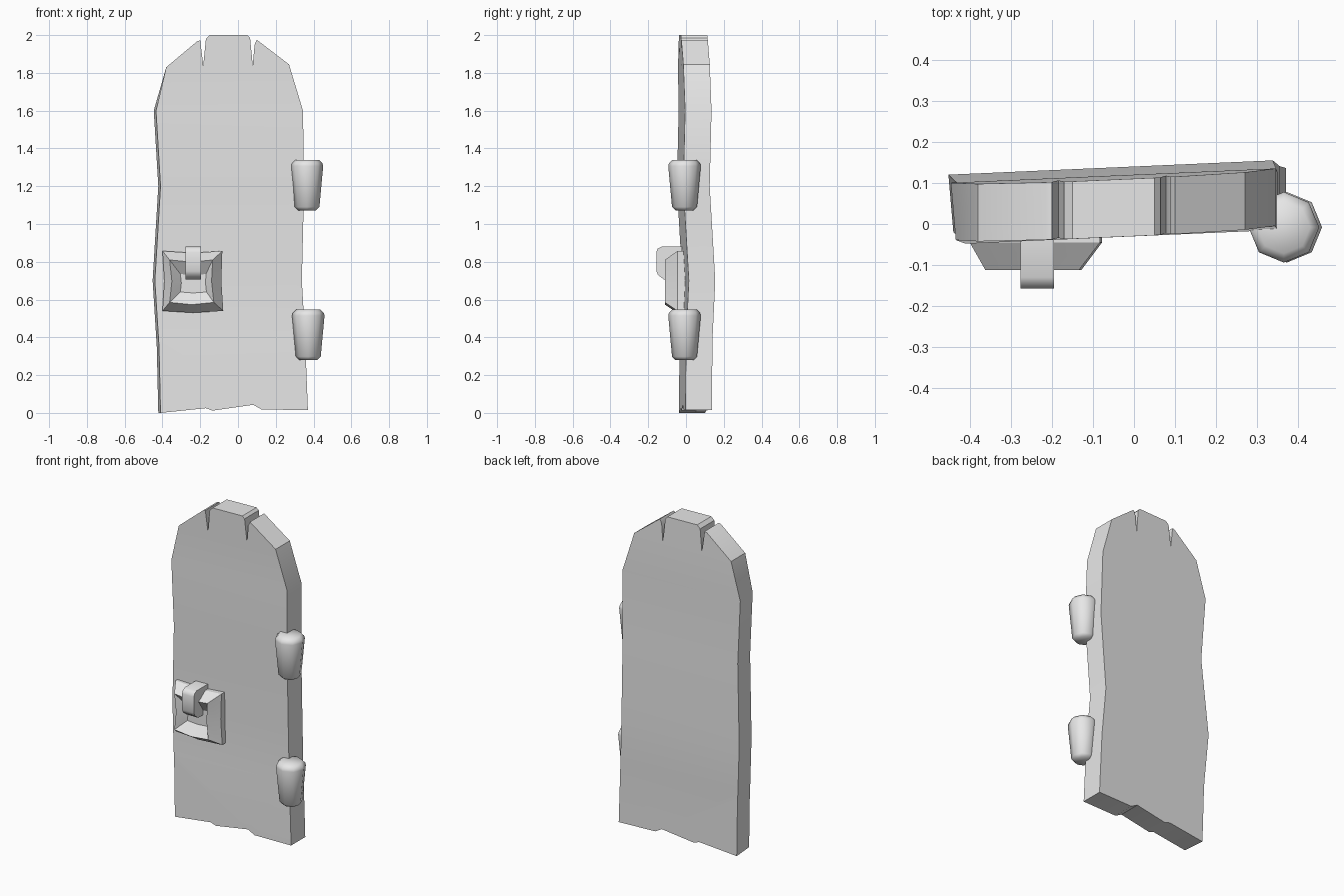
import bpy, bmesh, math
from mathutils import Vector

cube = bpy.data.objects.get("Cube")
if cube:
    bpy.data.objects.remove(cube, do_unlink=True)

grey = bpy.data.materials.new("light grey")
grey.use_nodes = True
grey.diffuse_color = (0.8, 0.8, 0.8, 1)
grey.node_tree.nodes["Principled BSDF"].inputs["Base Color"].default_value = (0.8, 0.8, 0.8, 1)


def finish(bm, name, angle=30):
    bmesh.ops.recalc_face_normals(bm, faces=bm.faces)
    mesh = bpy.data.meshes.new(name)
    bm.to_mesh(mesh)
    bm.free()
    obj = bpy.data.objects.new(name, mesh)
    bpy.context.collection.objects.link(obj)
    mesh.materials.append(grey)
    bpy.ops.object.select_all(action='DESELECT')
    obj.select_set(True)
    bpy.context.view_layer.objects.active = obj
    bpy.ops.object.shade_smooth_by_angle(angle=math.radians(angle))
    return obj


def loft(rings, name, angle=30):
    """Skin a list of equal-length point rings and cap both ends."""
    bm = bmesh.new()
    loops = [[bm.verts.new(p) for p in ring] for ring in rings]
    n = len(loops[0])
    for a, b in zip(loops, loops[1:]):
        for i in range(n):
            j = (i + 1) % n
            bm.faces.new((a[i], a[j], b[j], b[i]))
    bm.faces.new(loops[0])
    bm.faces.new(loops[-1])
    return finish(bm, name, angle)


# Door slab: rough arched outline with two cracks in the top edge
outline = [(-.422, 0), (-.17, .025), (-.135, .012), (.08, .043), (.125, .018),
           (.37, .015), (.355, .4), (.338, .7), (.35, 1.2), (.344, 1.6),
           (.27, 1.845), (.10, 1.975), (.088, 1.95), (.078, 1.84), (.064, 1.985),
           (.05, 2.0), (-.15, 2.0), (-.17, 1.98), (-.184, 1.84), (-.2, 1.972),
           (-.215, 1.968), (-.38, 1.83), (-.446, 1.6), (-.422, 1.2), (-.452, .7),
           (-.43, .35)]
bend = [(0, 0), (.4, .005), (.7, .02), (1.2, -.01), (1.6, 0), (2.01, -.01)]


def warp(z):
    for (z0, a), (z1, b) in zip(bend, bend[1:]):
        if z <= z1:
            return a + (b - a) * (z - z0) / (z1 - z0)
    return bend[-1][1]


bm = bmesh.new()
front = [bm.verts.new((x + (.012 if x < -.4 else 0), -.02, z)) for x, z in outline]
back = [bm.verts.new((x, .12, z)) for x, z in outline]
bm.faces.new(front)
bm.faces.new(back[::-1])
for i in range(len(outline)):
    j = (i + 1) % len(outline)
    bm.faces.new((front[j], front[i], back[i], back[j]))
# Cut the slab at each bend line, then warp it
for z, _ in bend[1:-1]:
    bmesh.ops.bisect_plane(bm, geom=bm.verts[:] + bm.edges[:] + bm.faces[:], dist=1e-4,
                           plane_co=(0, 0, z), plane_no=(0, 0, 1))
for v in bm.verts:
    v.co.y += .044 * v.co.x + warp(v.co.z)
bmesh.ops.triangulate(bm, faces=[f for f in bm.faces if len(f.verts) > 4])
finish(bm, "door_slab")

# Hinges: tapered eight-sided barrels with bevelled ends
profile = [(.048, 0), (.066, .018), (.086, .235), (.082, .25), (.064, .268)]
for name, x, z in (("upper_hinge", .365, 1.072), ("lower_hinge", .372, .28)):
    loft([[Vector((x + r * math.cos(k * math.pi / 4),
                   -.008 + r * math.sin(k * math.pi / 4), z + h)) for k in range(8)]
          for r, h in profile], name, 50)


# Latch plate: raised frame with a sunken middle
def frame(x0, x1, z0, z1, y, sag):
    xm = (x0 + x1) / 2
    zm = (z0 + z1) / 2
    return [(x0, y, z0), (xm, y, z0 - sag), (x1, y, z0), (x1 - sag, y, zm),
            (x1 - sag / 2, y, z1), (xm, y, z1 - sag), (x0, y, z1), (x0 + sag, y, zm)]


loft([frame(-.40, -.078, .54, .857, .0, .01),
      frame(-.40, -.078, .54, .857, -.045, .01),
      frame(-.362, -.128, .585, .81, -.112, .012),
      frame(-.305, -.167, .64, .735, -.065, .005)], "latch_plate", 20)

# Latch handle: curved block hooked over the plate
side = [(-.02, .88), (-.13, .88), (-.15, .87), (-.157, .85), (-.157, .75),
        (-.148, .73), (-.115, .705), (-.06, .705), (-.02, .76)]
loft([[(x, y, z) for y, z in side] for x in (-.277, -.195)], "latch_handle", 50)
